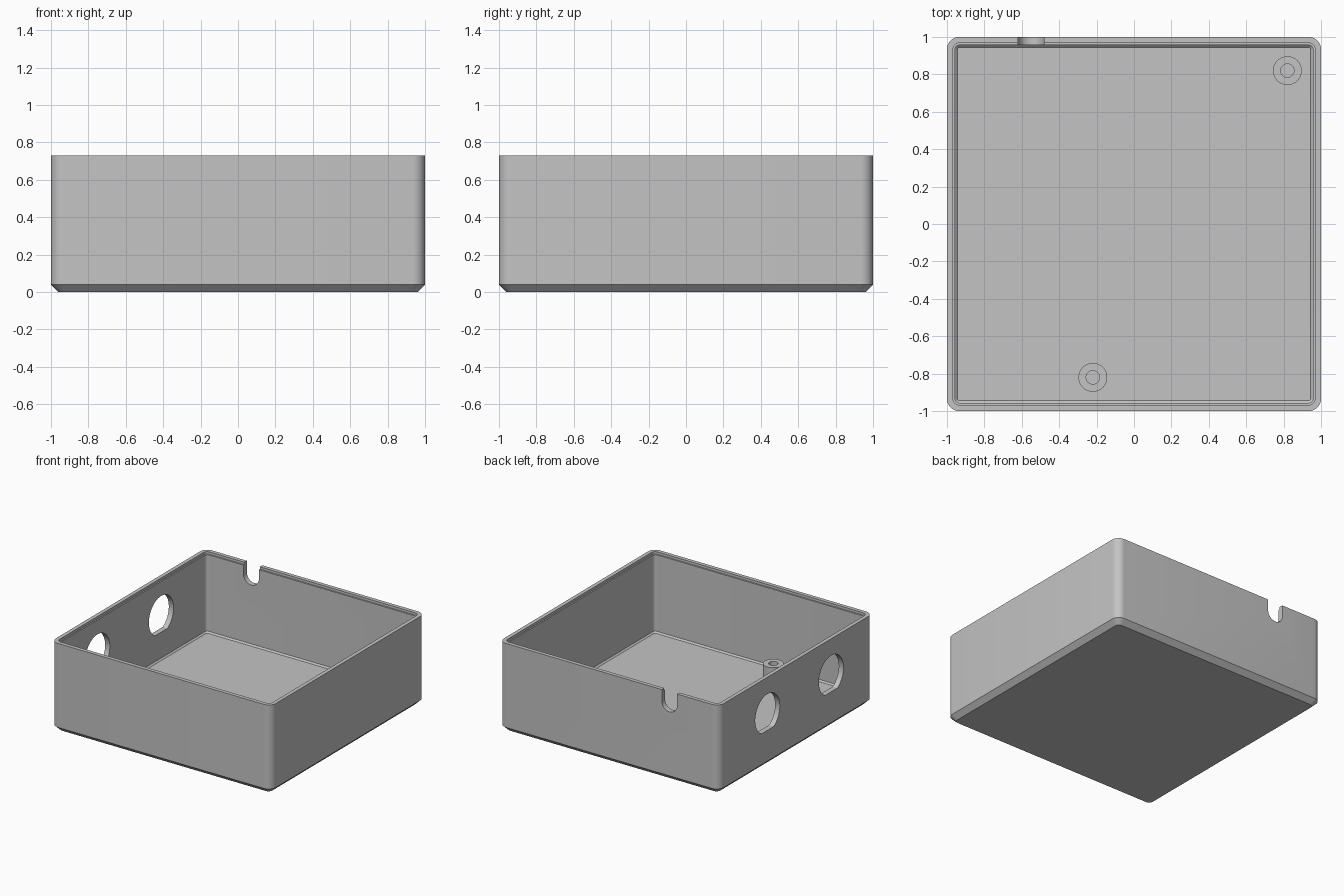
import bpy, bmesh
from math import sin, cos, pi, asin

if "Cube" in bpy.data.objects:
    bpy.data.objects.remove(bpy.data.objects["Cube"])

grey = bpy.data.materials.new("plain grey")
grey.use_nodes = True
grey.diffuse_color = (0.55, 0.55, 0.55, 1)
grey.node_tree.nodes["Principled BSDF"].inputs["Base Color"].default_value = grey.diffuse_color

HEIGHT, FLOOR = 0.73, 0.07


def finish(bm, name):
    bmesh.ops.recalc_face_normals(bm, faces=bm.faces)
    mesh = bpy.data.meshes.new(name)
    bm.to_mesh(mesh)
    bm.free()
    mesh.materials.append(grey)
    obj = bpy.data.objects.new(name, mesh)
    bpy.context.collection.objects.link(obj)
    return obj


def bridge(bm, a, b):
    for i in range(len(a)):
        j = (i + 1) % len(a)
        bm.faces.new((a[i], a[j], b[j], b[i]))


def arc(cx, cy, r, start, end, steps):
    return [(cx + r * cos(start + (end - start) * i / steps),
             cy + r * sin(start + (end - start) * i / steps)) for i in range(steps + 1)]


def rounded_square(half, r):
    pts, c = [], half - r
    for k, (sx, sy) in enumerate([(1, 1), (-1, 1), (-1, -1), (1, -1)]):
        pts += arc(sx * c, sy * c, r, k * pi / 2, (k + 1) * pi / 2, 8)
    return pts


def prism(name, outline, place, start, end):
    bm = bmesh.new()
    rings = [[bm.verts.new(place(u, v, d)) for u, v in outline] for d in (start, end)]
    bridge(bm, *rings)
    bm.faces.new(rings[0])
    bm.faces.new(rings[1])
    return finish(bm, name)


def smooth(obj):
    bpy.ops.object.select_all(action="DESELECT")
    obj.select_set(True)
    bpy.context.view_layer.objects.active = obj
    bpy.ops.object.shade_smooth_by_angle(angle=pi / 6)


# Open box: half width, corner radius and height, from the underside over the rim to the floor
sections = [
    (0.96, 0.035, 0), (1, 0.065, 0.04), (1, 0.065, HEIGHT),
    (0.968, 0.035, HEIGHT), (0.968, 0.035, HEIGHT - 0.02), (0.957, 0.025, HEIGHT - 0.02),
    (0.957, 0.025, FLOOR + 0.012), (0.945, 0.015, FLOOR),
]
bm = bmesh.new()
rings = [[bm.verts.new((x, y, z)) for x, y in rounded_square(h, r)] for h, r, z in sections]
for a, b in zip(rings, rings[1:]):
    bridge(bm, a, b)
bm.faces.new(rings[0])
bm.faces.new(rings[-1])
box = finish(bm, "box_body")

# Two flat-bottomed round openings in the right wall
cutters = []
radius, drop = 0.16, 0.138
tilt = asin(drop / radius)
for i, y in enumerate((0.37, -0.457)):
    outline = arc(y, 0.432, radius, -tilt, pi + tilt, 40)
    cutters.append(prism(f"wall_opening_cutter_{i}", outline,
                         lambda u, v, d: (d, u, v), -1.1, -0.9))

# U-shaped cable notch in the rim of the back wall
outline = arc(-0.55, HEIGHT - 0.095, 0.07, pi, 2 * pi, 16) + [(-0.48, 0.9), (-0.62, 0.9)]
cutters.append(prism("notch_cutter", outline, lambda u, v, d: (u, d, v), 0.9, 1.1))

bpy.context.view_layer.objects.active = box
for cutter in cutters:
    cutter.hide_render = True
    cut = box.modifiers.new("cut", "BOOLEAN")
    cut.operation = "DIFFERENCE"
    cut.solver = "EXACT"
    cut.object = cutter
    bpy.ops.object.modifier_apply(modifier=cut.name)
    bpy.data.objects.remove(cutter)
smooth(box)

# Hollow screw posts standing on the floor
for name, x, y in (("back_screw_post", 0.82, 0.82), ("front_screw_post", -0.22, -0.82)):
    bm = bmesh.new()
    loops = []
    for r, z in ((0.077, FLOOR - 0.01), (0.077, 0.18), (0.036, 0.18), (0.036, FLOOR - 0.01)):
        loops.append([bm.verts.new((px, py, z)) for px, py in arc(x, y, r, 0, 2 * pi, 32)[:-1]])
    for i in range(4):
        bridge(bm, loops[i], loops[(i + 1) % 4])
    smooth(finish(bm, name))
